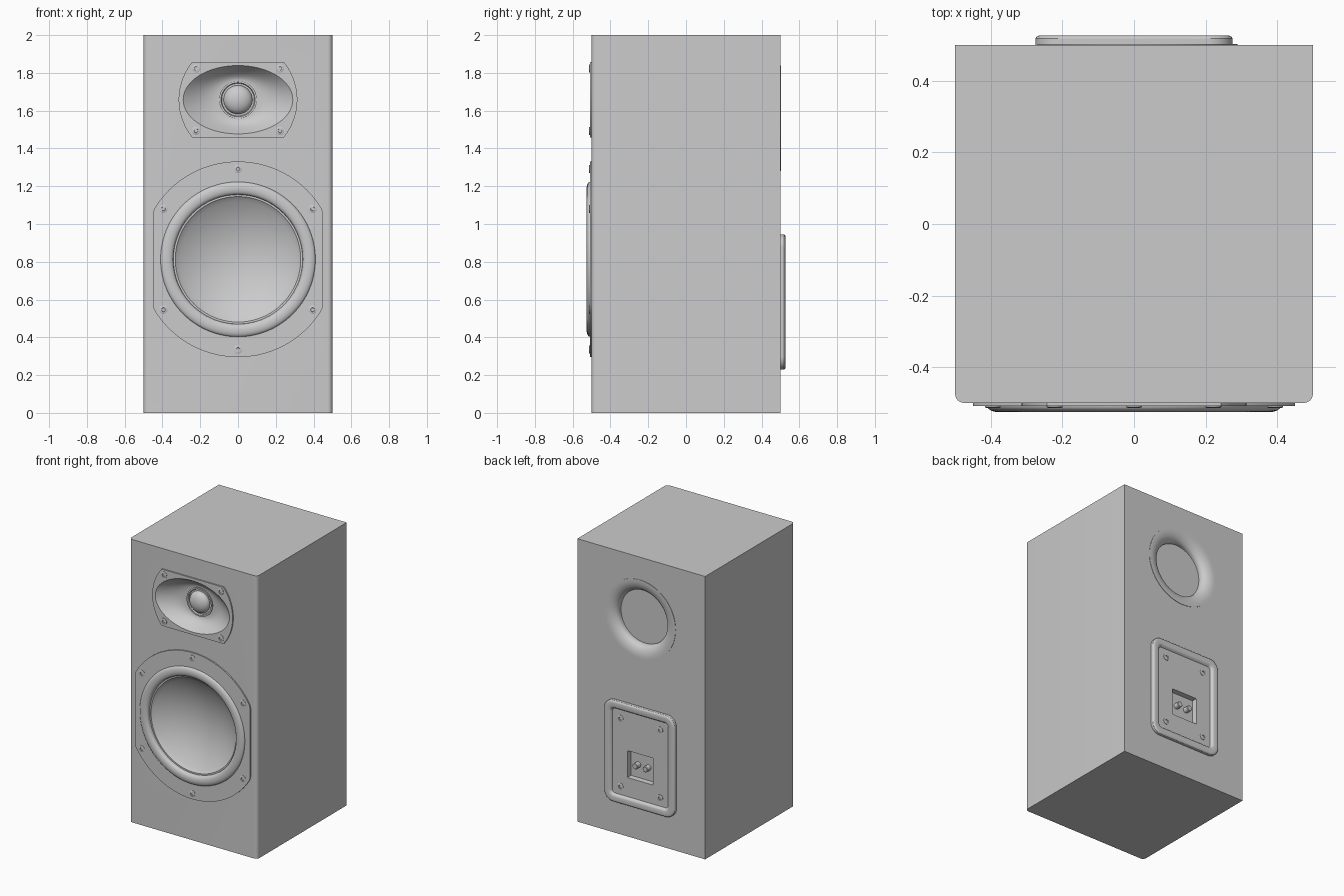
import bpy, bmesh
from math import sin, cos, pi, sqrt

if "Cube" in bpy.data.objects:
    bpy.data.objects.remove(bpy.data.objects["Cube"])

N = 128


def oval(rx, rz, y, clip_x=9, clip_z=9, n=N):
    """Ring of points around the y axis, optionally cut flat at the sides."""
    pts = []
    for i in range(n):
        a = 2 * pi * i / n
        x, z = rx * cos(a), rz * sin(a)
        pts.append((max(-clip_x, min(clip_x, x)), y, max(-clip_z, min(clip_z, z))))
    return pts


def rounded(hx, hz, r, y, dz=0, k=10):
    """Rounded rectangle ring."""
    pts = []
    for q, (sx, sz) in enumerate([(1, 1), (-1, 1), (-1, -1), (1, -1)]):
        for i in range(k):
            a = pi / 2 * (q + i / (k - 1))
            pts.append((sx * (hx - r) + r * cos(a), y, dz + sz * (hz - r) + r * sin(a)))
    return pts


def loft(name, rings, x=0, z=0, back=False, cap_start=False, base=0.0):
    """Skin a list of rings; back=True turns the part to face +y."""
    s = -1 if back else 1
    bm = bmesh.new()
    loops = [[bm.verts.new((x + s * p[0], s * (p[1] + base), z + p[2])) for p in ring] for ring in rings]
    n = len(loops[0])
    for a, b in zip(loops, loops[1:]):
        for i in range(n):
            j = (i + 1) % n
            bm.faces.new((a[i], a[j], b[j], b[i]))
    bm.faces.new(loops[-1])
    if cap_start:
        bm.faces.new(loops[0][::-1])
    me = bpy.data.meshes.new(name)
    bm.to_mesh(me)
    bm.free()
    ob = bpy.data.objects.new(name, me)
    bpy.context.collection.objects.link(ob)
    return ob


def screw(name, x, z, y, back=False):
    prof = [(.022, .002), (.022, -.003), (.018, -.005), (.011, -.005), (.010, 0)]
    loft(name, [oval(r, r, d, n=18) for r, d in prof], x, z, back, base=y)


# Cabinet with rounded front uprights
bm = bmesh.new()
bmesh.ops.create_cube(bm, size=1)
for v in bm.verts:
    v.co.z = (v.co.z + .5) * 2
edges = [e for e in bm.edges if all(v.co.y < 0 for v in e.verts)
         and abs(e.verts[0].co.z - e.verts[1].co.z) > 1]
bmesh.ops.bevel(bm, geom=edges, offset=.025, segments=6, profile=.5, affect='EDGES')
me = bpy.data.meshes.new("cabinet")
bm.to_mesh(me)
bm.free()
cabinet = bpy.data.objects.new("cabinet", me)
bpy.context.collection.objects.link(cabinet)

# Pockets for drivers, port and terminal cup
WZ, TZ, PZ, CZ = .813, 1.658, 1.56, .587
cutters = [
    loft("woofer_pocket", [oval(.415, .415, -.35), oval(.415, .415, -.6)], 0, WZ, cap_start=True),
    loft("tweeter_pocket", [oval(.295, .186, -.38), oval(.295, .186, -.6)], 0, TZ, cap_start=True),
    loft("port_pocket", [oval(.272, .272, -.42), oval(.272, .272, -.6)], .01, PZ, True, cap_start=True),
    loft("terminal_pocket", [rounded(.22, .3, .02, -.45), rounded(.22, .3, .02, -.6)], 0, CZ, True, cap_start=True),
]
bpy.context.view_layer.objects.active = cabinet
for c in cutters:
    c.hide_render = True
    m = cabinet.modifiers.new(c.name, 'BOOLEAN')
    m.operation, m.solver, m.object = 'DIFFERENCE', 'EXACT', c
    bpy.ops.object.modifier_apply(modifier=m.name)
    bpy.data.objects.remove(c)

# Woofer: clipped round frame, half-roll surround, dished cone
F = -.509
rings = [oval(.518, .518, -.499, .45), oval(.518, .518, F, .45), oval(.41, .41, F)]
for i in range(1, 13):
    a = pi * i / 12
    r = .377 + .033 * cos(a)
    rings.append(oval(r, r, F - .017 * sin(a)))
rings += [oval(.342, .342, -.497), oval(.332, .332, -.497), oval(.327, .327, -.492)]
depth, R = .10, .327
sph = (R * R + depth * depth) / (2 * depth)
for i in range(1, 17):
    r = R * (1 - i / 16.5)
    rings.append(oval(r, r, -.492 + sqrt(sph * sph - r * r) - (sph - depth)))
loft("woofer", rings, 0, WZ)
for i, (x, z) in enumerate([(0, .478), (0, -.478)] + [(sx * .395, sz * .267) for sx in (1, -1) for sz in (1, -1)]):
    screw(f"woofer_screw_{i}", x, WZ + z, F)

# Tweeter: clipped round plate and elliptical horn narrowing to a round throat
rings = [oval(.314, .314, -.499, clip_z=.2), oval(.314, .314, F, clip_z=.2), oval(.29, .181, F)]
for i in range(1, 13):
    t = i / 12
    rings.append(oval(.29 - .19 * t, .181 - .081 * t, F + .085 * sin(t * pi / 2)))
rings += [oval(.1, .1, -.432), oval(.09, .09, -.432), oval(.086, .086, -.422), oval(.076, .076, -.422)]
loft("tweeter_horn", rings, 0, TZ)
rings = [oval(.076 * cos(a), .076 * cos(a), -.424 - .045 * sin(a), n=64)
         for a in [pi / 2 * i / 10.5 for i in range(11)]]
loft("tweeter_dome", rings, 0, TZ)
for sx in (1, -1):
    for sz in (1, -1):
        screw("tweeter_screw", sx * .222, TZ + sz * .165, F)

# Rear port: thin lip, flared mouth, closed throat
rings = [oval(.28, .28, -.499), oval(.28, .28, -.503), oval(.27, .27, -.503)]
for i in range(1, 11):
    a = pi / 2 * i / 10
    r = .27 - .08 * sin(a)
    rings.append(oval(r, r, -.503 + .05 * (1 - cos(a))))
rings.append(oval(.19, .19, -.44))
loft("bass_port", rings, .01, PZ, True)

# Terminal plate: raised rounded rim, sunken panel, square cup
HX, HZ = .276, .358
rim = [(0, -.499), (0, -.518), (.003, -.523), (.008, -.526), (.014, -.527), (.04, -.527),
       (.046, -.525), (.052, -.519), (.058, -.51)]
rings = [rounded(HX - d, HZ - d, .07 - d * .8, y) for d, y in rim]
rings += [rounded(.1, .095, .003, -.51, -.07), rounded(.097, .092, .003, -.475, -.07)]
loft("terminal_plate", rings, 0, CZ, True)
for sx in (1, -1):
    loft("terminal_post", [oval(r, r, y, n=24) for r, y in
         [(.02, -.474), (.02, -.512), (.017, -.515)]], sx * .04, CZ - .07, True)
    for sz in (1, -1):
        screw("terminal_screw", sx * .155, CZ + sz * .24, -.51, True)

# Smooth shading with sharp edges kept
bpy.ops.object.select_all(action='SELECT')
bpy.ops.object.shade_smooth_by_angle()
